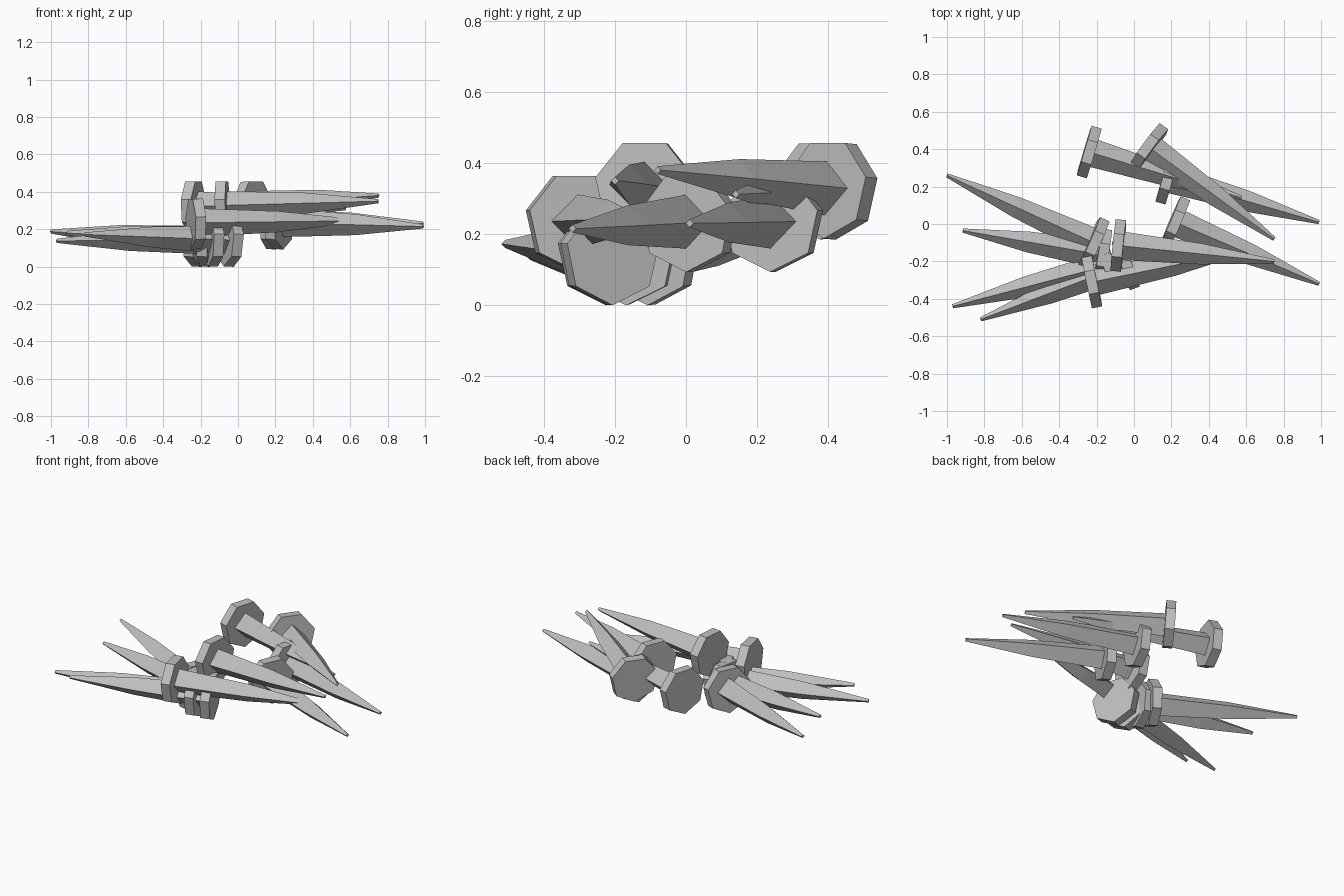
import bpy, bmesh, math
from mathutils import Vector, Matrix

if "Cube" in bpy.data.objects:
    bpy.data.objects.remove(bpy.data.objects["Cube"])

steel = bpy.data.materials.new("dull_steel_grey")
steel.diffuse_color = (0.52, 0.52, 0.52, 1)
steel.use_nodes = True
steel.node_tree.nodes["Principled BSDF"].inputs["Base Color"].default_value = steel.diffuse_color


def loft(bm, sides, rings):
    """Closed prism along +X through (x, radius) rings, one corner pointing down."""
    loops = []
    for x, r in rings:
        loops.append([bm.verts.new((x, r * math.sin(2 * math.pi * i / sides),
                                    -r * math.cos(2 * math.pi * i / sides)))
                      for i in range(sides)])
    for a, b in zip(loops, loops[1:]):
        for i in range(sides):
            j = (i + 1) % sides
            bm.faces.new((a[i], a[j], b[j], b[i]))
    bm.faces.new(loops[0])
    bm.faces.new(loops[-1])


def spike(name, head, tip):
    head, tip = Vector(head), Vector(tip)
    d = tip - head
    length = d.length
    d.normalize()
    side = Vector((0, 0, 1)).cross(d).normalized()
    up = d.cross(side)
    bm = bmesh.new()
    # seven-sided flat head
    loft(bm, 7, [(-0.028, 0.142), (0.028, 0.142)])
    # four-sided tapering shank
    loft(bm, 4, [(0.0, 0.077), (length * 0.53, 0.056), (length, 0.011)])
    bmesh.ops.recalc_face_normals(bm, faces=bm.faces)
    me = bpy.data.meshes.new(name)
    bm.to_mesh(me)
    bm.free()
    me.materials.append(steel)
    ob = bpy.data.objects.new(name, me)
    rot = Matrix((d, side, up)).transposed().to_4x4()
    ob.matrix_world = Matrix.Translation(head) @ rot
    bpy.context.collection.objects.link(ob)


# head centre and tip of every spike, in layers
layers = {
    "bottom": [((-0.215, -0.10, 0.142), (-1.00, 0.26, 0.188)),
               ((-0.17, -0.165, 0.142), (-0.915, -0.035, 0.18)),
               ((-0.135, -0.22, 0.142), (-0.97, -0.44, 0.138)),
               ((-0.045, -0.215, 0.142), (-0.82, -0.51, 0.172))],
    "middle": [((-0.225, -0.31, 0.235), (0.61, -0.14, 0.245)),
               ((0.22, 0.01, 0.235), (0.99, -0.32, 0.215)),
               ((0.18, 0.245, 0.235), (0.99, 0.01, 0.23))],
    "top": [((-0.24, 0.385, 0.327), (0.575, 0.14, 0.312)),
            ((0.08, 0.41, 0.327), (0.75, -0.08, 0.38)),
            ((-0.083, -0.115, 0.327), (0.75, -0.20, 0.35))],
}
for layer, spikes in layers.items():
    for i, (head, tip) in enumerate(spikes, 1):
        spike(f"{layer}_spike_{i}", head, tip)
